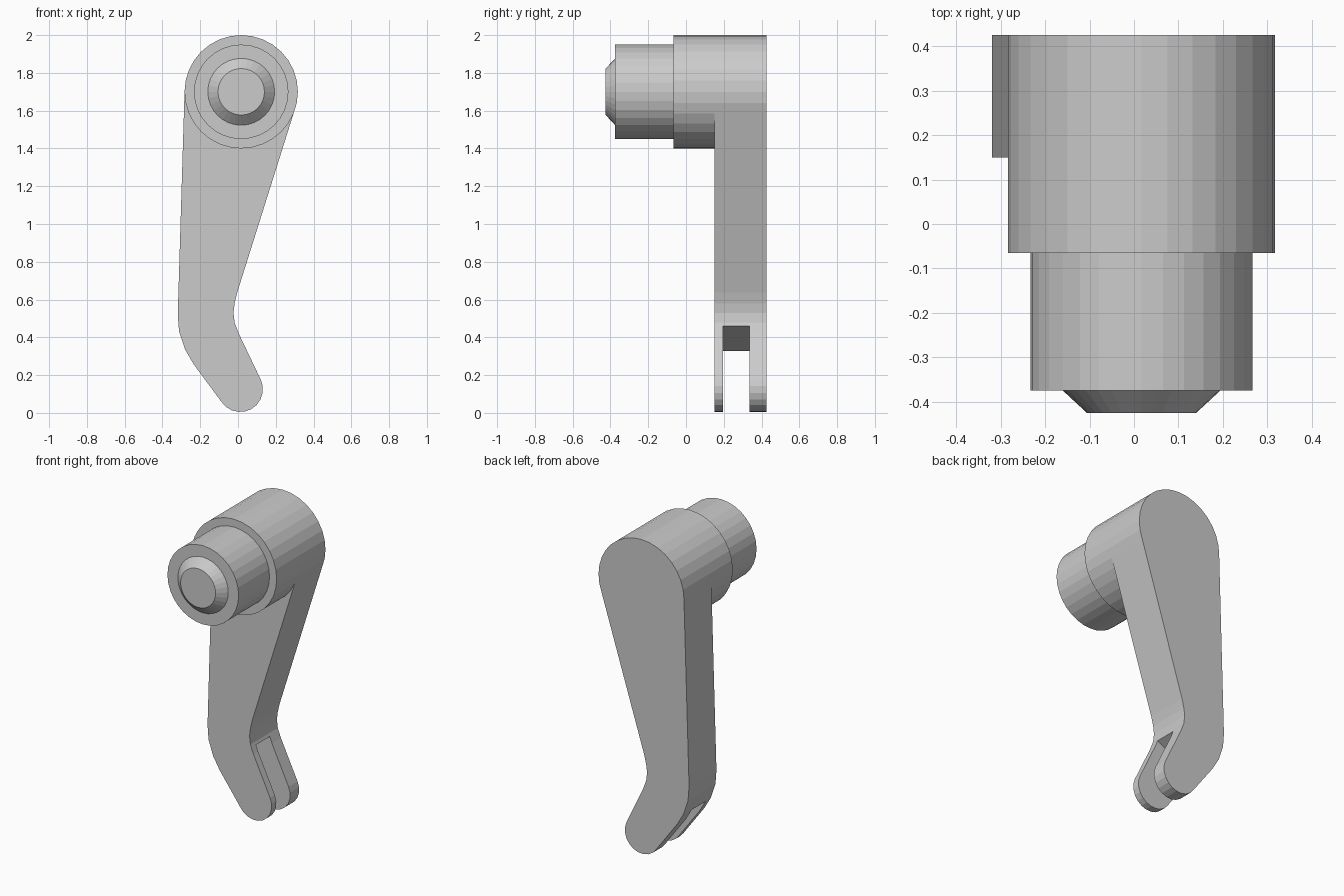
import bpy, bmesh
from math import sin, cos, pi, radians

if "Cube" in bpy.data.objects:
    bpy.data.objects.remove(bpy.data.objects["Cube"])

CX, CZ, SEG = 0.017, 1.70, 32   # hub axis and number of sides


def finish(bm, name):
    bmesh.ops.recalc_face_normals(bm, faces=bm.faces[:])
    me = bpy.data.meshes.new(name)
    bm.to_mesh(me)
    bm.free()
    ob = bpy.data.objects.new(name, me)
    bpy.context.scene.collection.objects.link(ob)
    return ob


def prism(name, outline, y0, y1):
    """Extrude an x-z outline from y0 to y1."""
    bm = bmesh.new()
    face = bm.faces.new([bm.verts.new((x, y0, z)) for x, z in outline])
    ext = bmesh.ops.extrude_face_region(bm, geom=[face])
    verts = [g for g in ext["geom"] if isinstance(g, bmesh.types.BMVert)]
    bmesh.ops.translate(bm, verts=verts, vec=(0, y1 - y0, 0))
    return finish(bm, name)


def arc(cx, cz, r, a0, a1, n):
    angles = [radians(a0 + (a1 - a0) * i / n) for i in range(n + 1)]
    return [(cx + r * cos(a), cz + r * sin(a)) for a in angles]


def lathe(name, profile):
    """Closed stepped solid around the hub axis from (y, radius) points."""
    bm = bmesh.new()
    rings = []
    for y, r in profile:
        rings.append([bm.verts.new((CX + r * cos(2 * pi * i / SEG), y,
                                    CZ + r * sin(2 * pi * i / SEG))) for i in range(SEG)])
    for a, b in zip(rings, rings[1:]):
        for i in range(SEG):
            j = (i + 1) % SEG
            bm.faces.new((a[i], a[j], b[j], b[i]))
    bm.faces.new(rings[0])
    bm.faces.new(rings[-1])
    return finish(bm, name)


# Bent arm: round head, tapering shank, elbow and rounded toe
outline = arc(CX, CZ, 0.30, -22.5, 180, 18)
outline += [(-0.319, 0.52), (-0.312, 0.43), (-0.28, 0.335), (-0.235, 0.258)]
outline += arc(0.012, 0.125, 0.12, 213, 385, 10)
outline += [(0.004, 0.42), (-0.018, 0.478), (-0.024, 0.53), (-0.018, 0.58), (-0.004, 0.638)]
arm = prism("bent_arm", outline, 0.15, 0.425)

# Fork slot through the toe
slot = prism("slot_cutter", [(-0.456, 0.237), (0.17, 0.55), (0.483, -0.076), (-0.143, -0.389)],
             0.197, 0.335)
slot.hide_render = True
cut = arm.modifiers.new("fork_slot", "BOOLEAN")
cut.operation = "DIFFERENCE"
cut.solver = "EXACT"
cut.object = slot

# Apply the cut and remove the helper
bpy.context.view_layer.objects.active = arm
bpy.ops.object.modifier_apply(modifier=cut.name)
bpy.data.objects.remove(slot)

# Stepped hub with chamfered end
lathe("stepped_hub", [(0.15, 0.30), (-0.065, 0.30), (-0.065, 0.25),
                      (-0.375, 0.25), (-0.375, 0.177), (-0.425, 0.123)])
